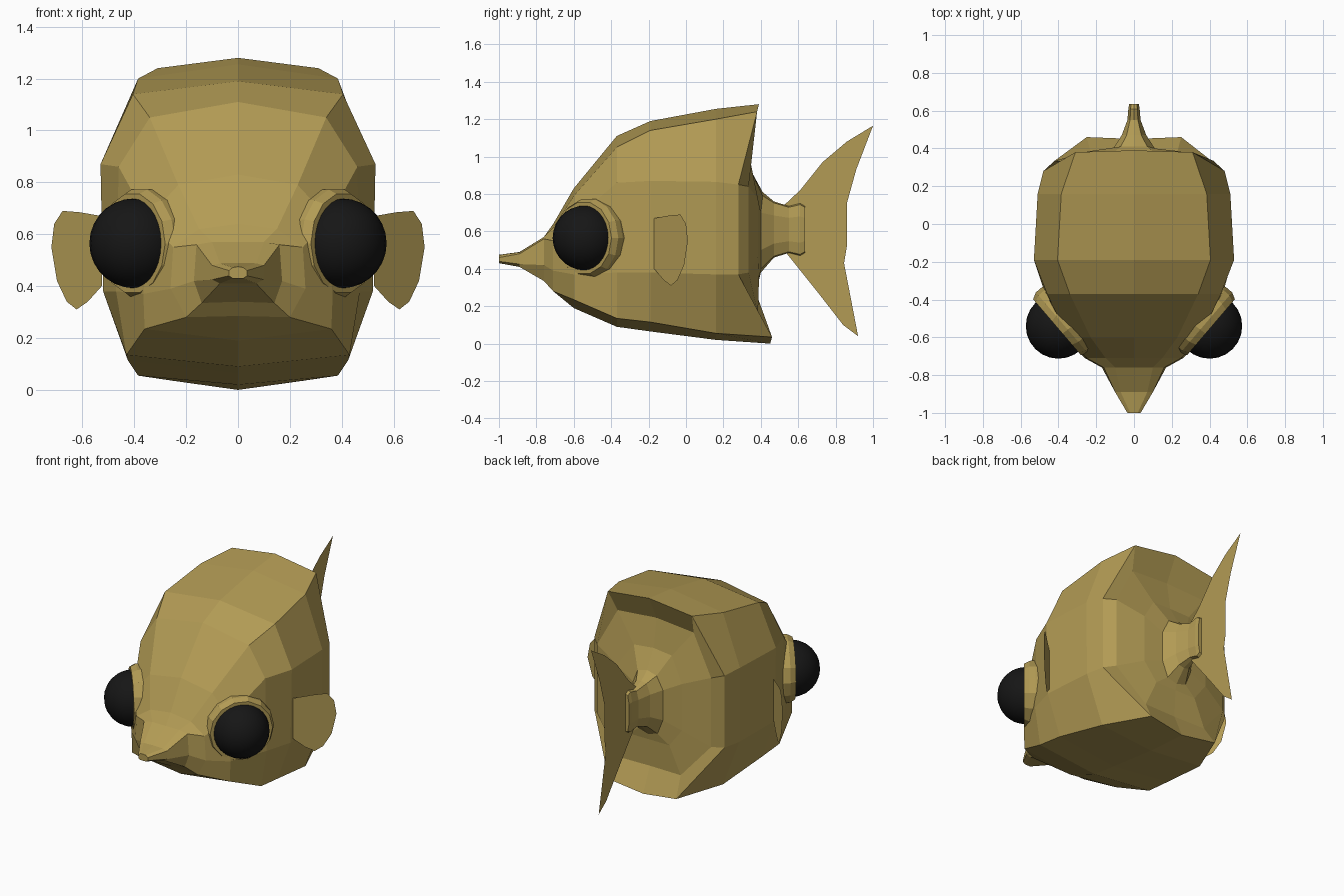
import bpy, bmesh, math
from mathutils import Vector

if "Cube" in bpy.data.objects:
    bpy.data.objects.remove(bpy.data.objects["Cube"])


def material(name, rgb):
    m = bpy.data.materials.new(name)
    m.diffuse_color = (*rgb, 1)
    m.use_nodes = True
    m.node_tree.nodes["Principled BSDF"].inputs["Base Color"].default_value = m.diffuse_color
    return m


SKIN = material("skin", (0.45, 0.33, 0.09))
BLACK = material("eye_black", (0.008, 0.008, 0.008))


def make(name, verts, faces, mat=SKIN):
    me = bpy.data.meshes.new(name)
    me.from_pydata(verts, [], faces)
    bm = bmesh.new()
    bm.from_mesh(me)
    bmesh.ops.recalc_face_normals(bm, faces=bm.faces)
    bm.to_mesh(me)
    bm.free()
    ob = bpy.data.objects.new(name, me)
    me.materials.append(mat)
    bpy.context.collection.objects.link(ob)
    return ob


def loft(name, rings, caps=True, mat=SKIN):
    n = len(rings[0])
    faces = [(i * n + j, i * n + (j + 1) % n, (i + 1) * n + (j + 1) % n, (i + 1) * n + j)
             for i in range(len(rings) - 1) for j in range(n)]
    if caps:
        faces += [tuple(range(n)), tuple(range((len(rings) - 1) * n, len(rings) * n))]
    return make(name, [p for r in rings for p in r], faces, mat)


def mirrored(half):
    # half ring from top centre to bottom centre, completed on the other side
    return half + [(-x, y, z) for x, y, z in half[-2:0:-1]]


# Body: y, top z, shoulder xz, upper side xz, lower side xz, bottom edge xz, bottom z
front = [
    (-1.00, .475, .02, .472, .035, .46, .035, .44, .02, .43, .43),
    (-0.89, .49, .07, .488, .10, .48, .10, .425, .07, .41, .41),
    (-0.76, .57, .10, .57, .16, .56, .17, .42, .14, .335, .34),
    (-0.71, .64, .15, .62, .25, .55, .26, .39, .20, .28, .285),
    (-0.60, .83, .23, .79, .35, .66, .365, .37, .36, .235, .19),
    (-0.37, 1.11, .34, 1.05, .46, .86, .47, .38, .43, .135, .09),
    (-0.19, 1.19, .405, 1.14, .53, .87, .52, .38, .425, .115, .065),
    (0.16, 1.255, .385, 1.20, .51, .865, .505, .37, .385, .055, .02),
]
rings = []
for y, zt, x1, z1, x2, z2, x3, z3, x4, z4, zb in front:
    rings.append(mirrored([(0, y, zt), (x1, y, z1), (x2, y, z2), (x3, y, z3), (x4, y, z4), (0, y, zb)]))

# Rear rims (dorsal and anal fin edges) and the domed back
rear = [
    [(0, .39, 1.28), (.31, .38, 1.24), (.48, .28, .85), (.48, .28, .37), (.25, .46, .035), (0, .45, 0)],
    [(0, .31, 1.12), (.28, .32, 1.10), (.42, .335, .84), (.42, .335, .38), (.23, .385, .16), (0, .38, .16)],
    [(0, .34, .93), (.14, .35, .92), (.24, .385, .77), (.24, .385, .46), (.15, .39, .34), (0, .39, .34)],
    [(0, .41, .81), (.07, .41, .79), (.11, .40, .70), (.11, .40, .50), (.07, .40, .40), (0, .40, .38)],
]
rings += [mirrored(r) for r in rear]

# Tail stalk
for y, w, h in ((.47, .065, .15), (.55, .035, .125), (.61, .03, .14), (.635, .025, .125)):
    rings.append(mirrored([(0, y, .61 + h), (w * .6, y, .61 + h * .95), (w, y, .61 + h * .5),
                           (w, y, .61 - h * .5), (w * .6, y, .61 - h * .95), (0, y, .61 - h)]))
loft("body", rings)

# Tail fin: flat sheet
tail = [(.50, .71), (.53, .745), (.61, .82), (.73, .97), (.86, 1.08), (1.0, 1.165), (.91, .93), (.86, .75),
        (.86, .52), (.845, .43), (.92, .04), (.84, .10), (.70, .28), (.54, .48), (.50, .50)]
make("tail_fin", [(0, y, z) for y, z in tail], [tuple(range(len(tail)))])

fin = [(-.17, .67), (-.09, .685), (-.03, .69), (.0, .64), (.01, .55), (-.01, .42),
       (-.045, .34), (-.08, .31), (-.12, .34), (-.17, .40)]
for s, side in ((1, "right"), (-1, "left")):
    # Pectoral fin
    make("side_fin_" + side, [(s * (.525 + (y + .17) * 1.08), y, z) for y, z in fin],
         [tuple(range(len(fin)))])

    # Raised eye socket, turned along the slanted cheek
    axis = Vector((s * .76, -.65, 0)).normalized()
    across = Vector((s * .65, .76, 0)).normalized()
    centre = Vector((s * .40, -.54, .565))
    socket = []
    for d, r in ((-.14, .20), (-.06, .213), (-.025, .213), (.01, .195), (.01, .165)):
        socket.append([centre + axis * d + across * r * math.cos(a) + Vector((0, 0, r * math.sin(a)))
                       for a in (math.tau * k / 14 for k in range(14))])
    loft("eye_socket_" + side, socket)

    # Eyeball
    bpy.ops.mesh.primitive_uv_sphere_add(segments=24, ring_count=14, radius=.173, location=centre)
    eye = bpy.context.object
    eye.name = "eye_" + side
    eye.data.materials.append(BLACK)
    bpy.ops.object.shade_smooth()
